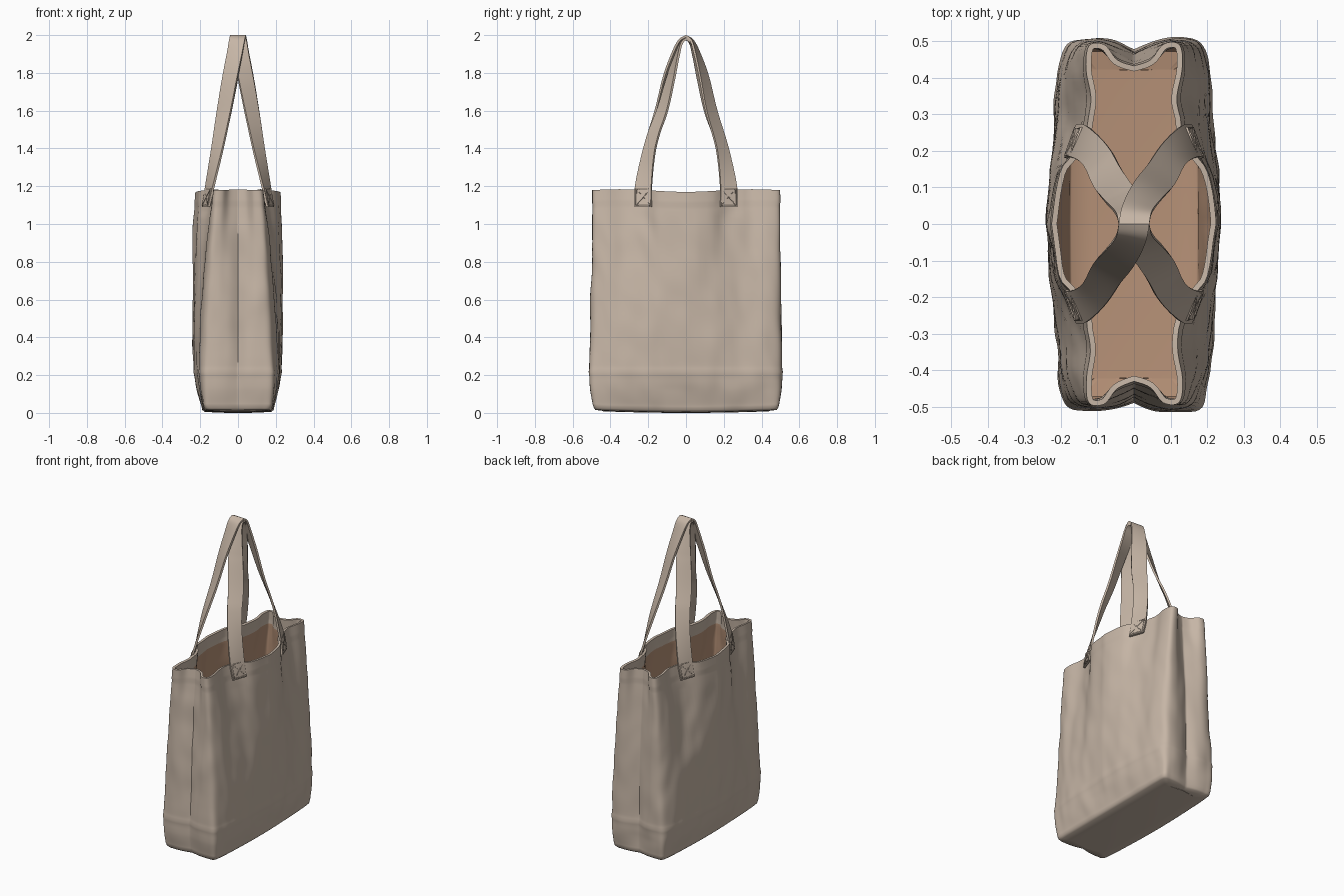
import bpy, bmesh, math
from mathutils import Vector, noise

if "Cube" in bpy.data.objects:
    bpy.data.objects.remove(bpy.data.objects["Cube"])


def material(name, rgb):
    m = bpy.data.materials.new(name)
    m.diffuse_color = (*rgb, 1)
    m.use_nodes = True
    m.node_tree.nodes["Principled BSDF"].inputs["Base Color"].default_value = m.diffuse_color
    return m


canvas = material("canvas", (0.565, 0.465, 0.380))
lining = material("tan lining", (0.47, 0.285, 0.185))


def spline(keys, steps):
    """Smooth path through a list of equal-length tuples."""
    k = [Vector(p) for p in keys]
    out = []
    for i in range(len(k) - 1):
        a, b, c, d = k[max(i - 1, 0)], k[i], k[i + 1], k[min(i + 2, len(k) - 1)]
        for s in range(steps):
            t = s / steps
            out.append(0.5 * (2 * b + (c - a) * t + (2 * a - 5 * b + 4 * c - d) * t * t
                              + (3 * b - a - 3 * c + d) * t ** 3))
    return out + [k[-1]]


def finish(name, bm, mats, thickness, offset, mat_shift=0, angle=50):
    me = bpy.data.meshes.new(name)
    bm.to_mesh(me)
    bm.free()
    ob = bpy.data.objects.new(name, me)
    bpy.context.collection.objects.link(ob)
    for m in mats:
        me.materials.append(m)
    bpy.ops.object.select_all(action='DESELECT')
    ob.select_set(True)
    bpy.context.view_layer.objects.active = ob
    mod = ob.modifiers.new("thickness", 'SOLIDIFY')
    mod.thickness, mod.offset, mod.material_offset = thickness, offset, mat_shift
    bpy.ops.object.modifier_apply(modifier=mod.name)
    bpy.ops.object.shade_smooth_by_angle(angle=math.radians(angle))
    return ob


# Bag body: quarter outlines from the gusset fold, round the corner, to the panel middle
OUTLINES = [
    (0.035, [(0, .475), (.07, .49), (.13, .492), (.175, .484), (.185, .42), (.188, .33), (.19, .225), (.192, .13), (.193, 0)]),
    (0.20, [(0, .480), (.06, .503), (.13, .508), (.182, .493), (.204, .42), (.210, .33), (.216, .225), (.224, .13), (.228, 0)]),
    (0.55, [(0, .468), (.05, .492), (.11, .503), (.165, .486), (.192, .42), (.199, .33), (.210, .225), (.229, .13), (.241, 0)]),
    (0.90, [(0, .450), (.05, .472), (.10, .495), (.146, .488), (.165, .42), (.163, .33), (.179, .225), (.215, .13), (.237, 0)]),
    (1.18, [(0, .43), (.045, .447), (.08, .489), (.122, .486), (.130, .42), (.117, .33), (.143, .225), (.200, .14), (.220, 0)]),
]
columns = [spline(o, 5) for _, o in OUTLINES]
HEIGHTS = spline([(z, 0) for z, _ in OUTLINES], 16)
tracks = [spline([c[j] for c in columns], 16) for j in range(len(columns[0]))]


def full_loop(q):
    """Mirror a quarter outline into a closed loop."""
    right = q + [Vector((p.x, -p.y)) for p in q[-2::-1]]
    return right + [Vector((-p.x, p.y)) for p in right[-2:0:-1]]


def wrinkle(x, y, z):
    d = 0.010 * noise.noise((x * 7, y * 9, z * 2.2))
    d += 0.006 * noise.noise((x * 11 + 5, y * 13, z * 7 + y * 5))
    d += 0.004 * math.exp(-((z - 0.215) / 0.015) ** 2)     # crease above the base
    if z > 1.0:
        d *= 1 - 0.5 * min(1, (z - 1.0) / 0.11)
    if z > 1.11:
        d += 0.003                                          # turned hem
    if abs(abs(y) - 0.225) < 0.06 and z > 1.05:
        d *= 0.2                                            # flat under the strap patches
    return d


def belly(y, z):
    """The base curves up a little towards both ends."""
    return 0.010 * (y / 0.48) ** 2 * max(0, 1 - z / 0.2)


rings = []
base = full_loop([t[0] for t in tracks])
for sx, sy, z, convex in [(.25, .94, 0, 1), (.6, .95, .002, 1), (.92, .975, .006, 0), (.98, .99, .016, 0)]:
    ring = []
    for p in base:
        x, y = p.x * sx, p.y * sy
        if convex:
            y = math.copysign(min(abs(y), 0.44 - 0.15 * abs(x)), y)
        ring.append((x, y, z + belly(y, z)))
    rings.append(ring)
for i, h in enumerate(HEIGHTS):
    ring = []
    for p in full_loop([t[i] for t in tracks]):
        out = Vector((p.x * 2.2, p.y * abs(p.y) * 2)).normalized()
        q = p + out * wrinkle(p.x, p.y, h.x) * min(1, h.x * 8)
        sag = (0.003 + 0.007 * math.cos(p.y * 9)) * (h.x / 1.18) ** 8
        ring.append((q.x, q.y, h.x - sag + belly(p.y, h.x)))
    rings.append(ring)

bm = bmesh.new()
vr = [[bm.verts.new(p) for p in r] for r in rings]
n = len(base)
for a, b in zip(vr, vr[1:]):
    for j in range(n):
        f = bm.faces.new((a[j], b[j], b[(j + 1) % n], a[(j + 1) % n]))
        f.material_index = 2 if f.calc_center_median().z > 1.10 else 0
for j in range(n // 2):                                     # close the base with cross strips
    strip = list(dict.fromkeys((vr[0][j], vr[0][j + 1], vr[0][-j - 1], vr[0][-j])))
    bm.faces.new(strip)
bmesh.ops.recalc_face_normals(bm, faces=bm.faces)
low = min(bm.faces, key=lambda f: f.calc_center_median().z)
if low.normal.z > 0:
    bmesh.ops.reverse_faces(bm, faces=bm.faces)
# inner faces take the next slot: lining below, canvas behind the hem
finish("bag_body", bm, [canvas, lining, canvas, canvas], 0.015, -1, 1)

# Straps: centre x, y, z and half-width vector x, y, from the patch to the top
STRAP = [(.170, .225, 1.09, -.016, .045), (.149, .225, 1.20, -.020, .043),
         (.109, .192, 1.40, -.029, .031), (.073, .134, 1.60, -.036, .028),
         (.041, .095, 1.78, -.039, .022), (.018, .060, 1.90, -.040, .013),
         (.006, .032, 1.97, -.041, .005), (0, 0, 1.994, -.042, 0)]
half = spline(STRAP, 8)
path = half + [Vector((-p[0], -p[1], p[2], p[3], p[4])) for p in half[-2::-1]]


def stitch(name, points):
    cu = bpy.data.curves.new(name, 'CURVE')
    cu.dimensions = '3D'
    cu.bevel_depth, cu.bevel_resolution = 0.004, 1
    sp = cu.splines.new('POLY')
    sp.points.add(len(points) - 1)
    for s, p in zip(sp.points, points):
        s.co = (*p, 1)
    cu.materials.append(canvas)
    bpy.context.collection.objects.link(bpy.data.objects.new(name, cu))


# The two straps lean together and cross at the top, one lying over the other
for side, label in ((1, "upper"), (-1, "lower")):
    bm = bmesh.new()
    rows = []
    for p in path:
        under = min(1, max(0, (p[2] - 1.5) / 0.3)) if side < 0 else 0
        rows.append([bm.verts.new((side * (p[0] + p[3] * u),
                                   (p[1] + p[4] * u) * (1 - 0.15 * under),
                                   p[2] - 0.014 * under))
                     for u in (-1, -.5, 0, .5, 1)])
    for a, b in zip(rows, rows[1:]):
        for j in range(4):
            bm.faces.new((a[j], b[j], b[j + 1], a[j + 1]))
    bmesh.ops.recalc_face_normals(bm, faces=bm.faces)
    finish(label + "_strap", bm, [canvas], 0.012, 0, 0, 40)

# Crossed box stitching on each strap patch
for side, label in ((1, "right"), (-1, "left")):
    for end, where in ((1, "back"), (-1, "front")):
        def on_patch(u, z):
            t = (z - 1.09) / 0.11
            x = .170 - .021 * t - u * .016 + .006
            return (side * x, end * (.225 + .045 * u), z)
        lo, hi = 1.10, 1.185
        stitch(f"{label}_{where}_stitching",
               [on_patch(u, z) for u, z in ((-.85, lo), (.85, lo), (.85, hi), (-.85, hi),
                                            (-.85, lo), (.85, hi), (.85, lo), (-.85, hi))])
